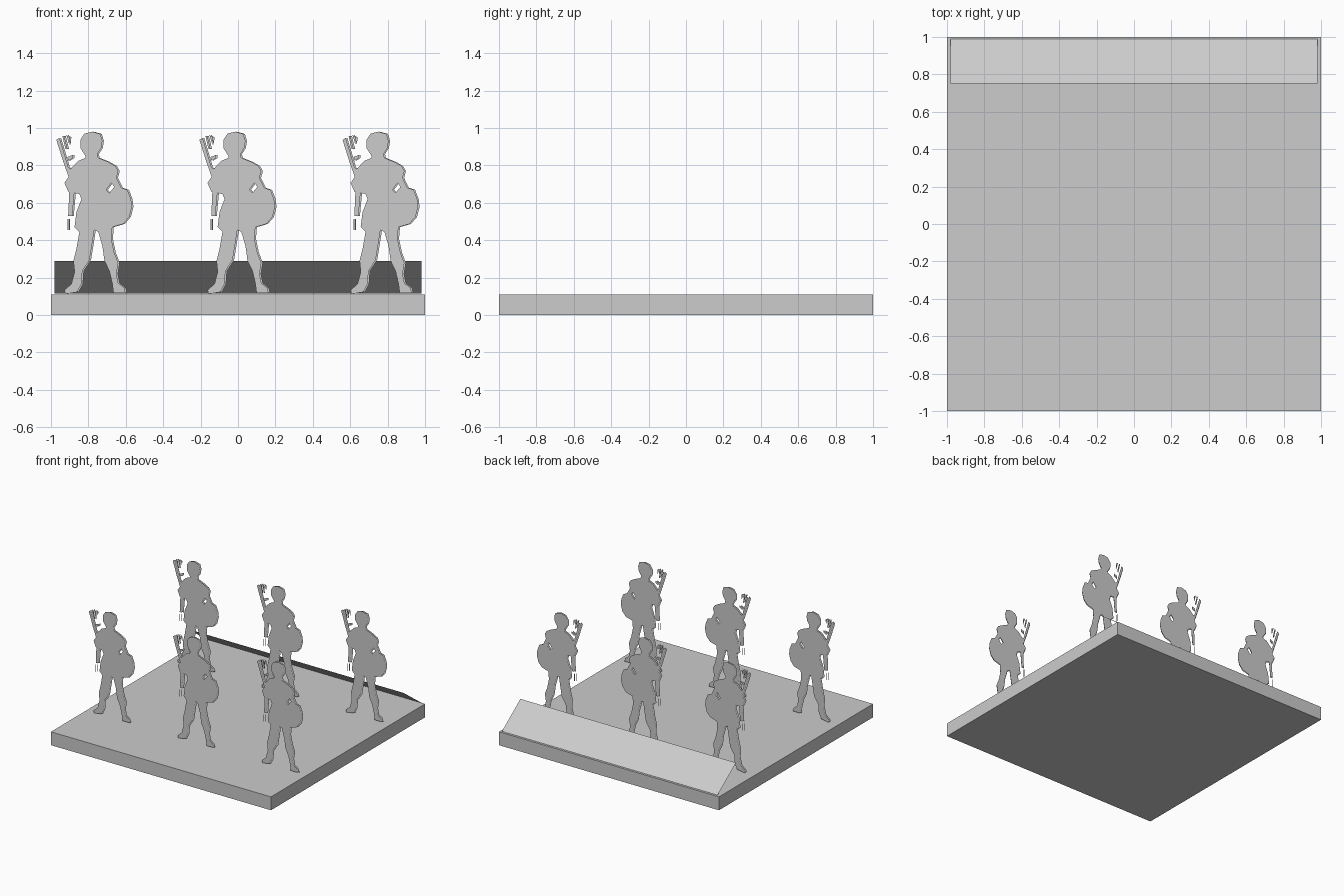
import bpy
import bmesh

if "Cube" in bpy.data.objects:
    bpy.data.objects.remove(bpy.data.objects["Cube"])

grey = bpy.data.materials.new("plain grey")
grey.diffuse_color = (0.604, 0.604, 0.604, 1)
grey.use_nodes = True
grey.node_tree.nodes["Principled BSDF"].inputs["Base Color"].default_value = grey.diffuse_color


def add_object(name, bm):
    mesh = bpy.data.meshes.new(name)
    bm.to_mesh(mesh)
    bm.free()
    mesh.materials.append(grey)
    obj = bpy.data.objects.new(name, mesh)
    bpy.context.collection.objects.link(obj)
    return obj


# Cut-out outlines in hundredths: (x from head centre, z from ground)
HEAD_AND_RIGHT = [
    (-3.2, 85), (-5.9, 89.3), (-5.9, 93.6), (-3.7, 97), (0.5, 98), (4.8, 96.8),
    (5.9, 93), (5.3, 89.3), (3.2, 86), (3.7, 84), (9.1, 81.8), (12.8, 79.7),
    (14.4, 77), (13.4, 73.3), (16, 68), (19.3, 66.9), (21.2, 62), (21.7, 57.8),
    (20.3, 52.4), (17.1, 48.7), (11.2, 47)]
RIGHT_LEG = [
    (10.7, 40.7), (12.3, 33.2), (14.4, 27.8), (13.4, 22), (14.4, 17), (17.7, 14.5),
    (18.2, 11.8), (11.8, 11.8), (11.2, 16.6), (9.6, 23.5), (7, 28.9), (5.9, 36.9),
    (3.7, 44.4), (1.6, 45.5)]
LEFT_LEG = [
    (0, 35.3), (-1, 29.4), (-4.8, 23.5), (-5.3, 16.6), (-7.5, 12.3), (-13.9, 11.2),
    (-14.4, 13.4), (-10.7, 16.6), (-9, 23), (-9.6, 28.9), (-8, 35.3), (-6.4, 44.4)]
LEFT_SIDE = [
    (-9, 47), (-8, 55), (-5.3, 62), (-6.4, 64.7), (-12.3, 65.8), (-14.4, 70.6),
    (-11.8, 74.4), (-11.2, 78), (-7, 82.4), (-3.2, 84)]
ARM_GAP = [(8, 66.9), (10.7, 70.6), (12.3, 68.5), (9.6, 65.3)]
SPEAR_TOP = [(-18.7, 93.6), (-17, 94.7), (-13.9, 84.5), (-12.3, 79), (-9.6, 77),
             (-11.8, 72.8), (-15, 81.8)]
SPEAR_LOW = [(-11.8, 66.3), (-9, 66.3), (-10.2, 53), (-12.4, 53)]
SCRAPS = [
    [(-13.4, 96.3), (-11.5, 95), (-11.8, 91)],
    [(-15.5, 95.8), (-14.5, 95.8), (-12.8, 88.8), (-13.9, 88.8)],
    [(-12.8, 84.5), (-9.8, 85.6), (-9.8, 84), (-12.3, 82.4)],
    [(-12.8, 51.4), (-12.3, 51.4), (-12.3, 45.5), (-12.8, 45.5)]]
BODY = HEAD_AND_RIGHT + RIGHT_LEG + LEFT_LEG + LEFT_SIDE
PIECES = [[BODY, ARM_GAP], [SPEAR_TOP], [SPEAR_LOW]] + [[s] for s in SCRAPS]


def cutout_sheet(bm, cx, cy, facing):
    """Fill the outlines as one flat sheet facing -y or +y."""
    for loops in PIECES:
        edges = []
        for loop in loops:
            vs = [bm.verts.new((cx + x / 100, cy, z / 100)) for x, z in loop]
            edges += [bm.edges.new((vs[i - 1], vs[i])) for i in range(len(vs))]
        result = bmesh.ops.triangle_fill(bm, use_beauty=True, edges=edges,
                                         normal=(0, facing, 0))
        for f in result["geom"]:
            if isinstance(f, bmesh.types.BMFace):
                f.normal_update()
                if f.normal.y * facing < 0:
                    f.normal_flip()


# Square base
bm = bmesh.new()
bmesh.ops.create_cube(bm, size=1)
for v in bm.verts:
    v.co.x *= 2
    v.co.y *= 2
    v.co.z = (v.co.z + 0.5) * 0.11
add_object("base", bm)

# Sloped panel along the back edge
bm = bmesh.new()
bm.faces.new([bm.verts.new(p) for p in (
    (-0.98, 0.75, 0.29), (0.98, 0.75, 0.29), (0.98, 0.99, 0.115), (-0.98, 0.99, 0.115))])
bm.normal_update()
for f in bm.faces:
    if f.normal.z < 0:
        f.normal_flip()
add_object("sloped_panel", bm)

# Two rows of three standing cut-outs, each with a front and a back sheet
for row, y in (("front", -0.545), ("back", 0.545)):
    for i, x in enumerate((-0.78, -0.015, 0.75)):
        bm = bmesh.new()
        cutout_sheet(bm, x - 0.004, y - 0.005, -1)
        cutout_sheet(bm, x + 0.004, y + 0.005, 1)
        add_object(f"{row}_row_figure_{i + 1}", bm)
